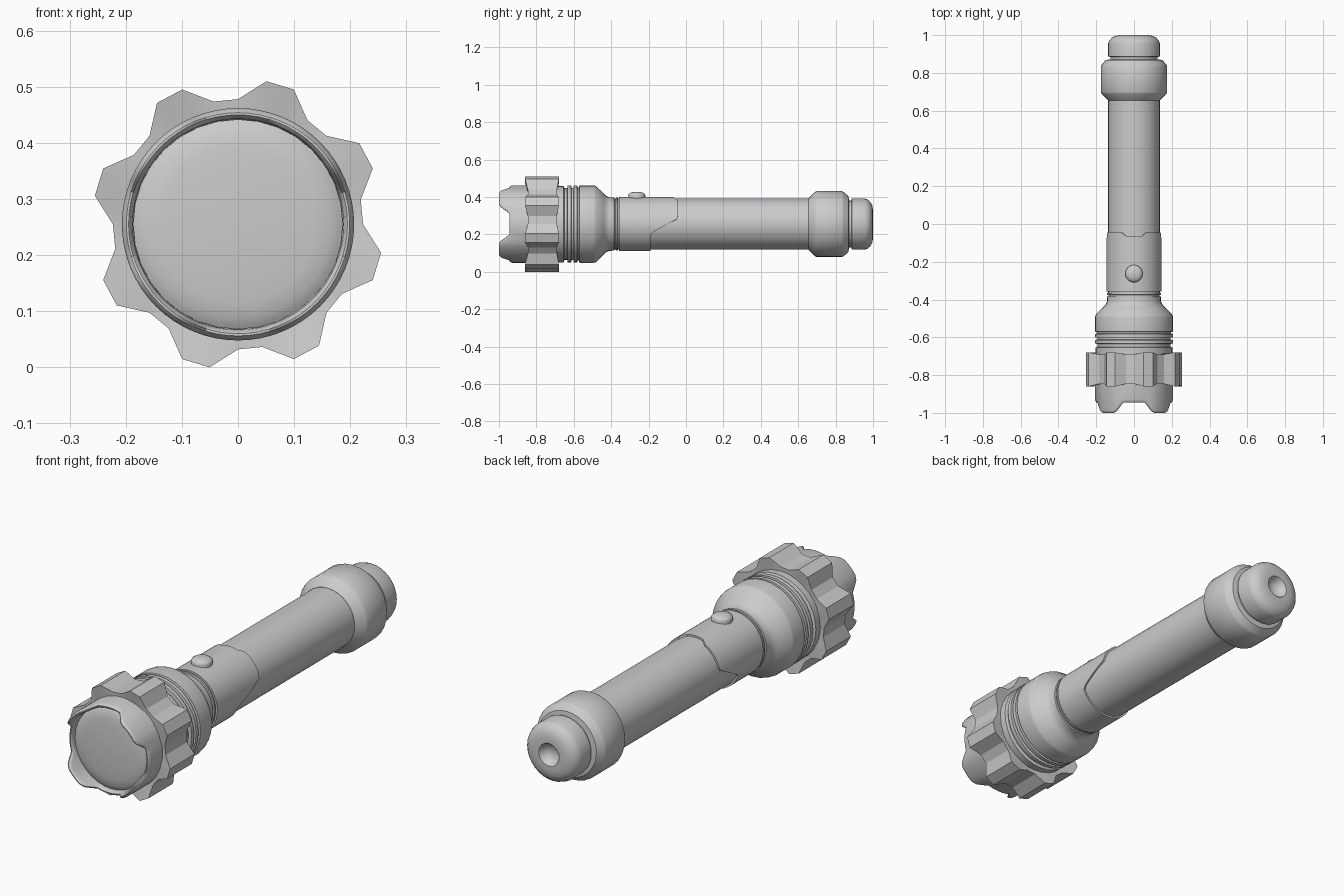
import bpy, bmesh, math
from mathutils import Vector

if "Cube" in bpy.data.objects:
    bpy.data.objects.remove(bpy.data.objects["Cube"])

CZ = 0.255  # height of the long axis

grey = bpy.data.materials.new("plain_grey")
grey.diffuse_color = (0.6, 0.6, 0.6, 1)
grey.use_nodes = True
grey.node_tree.nodes["Principled BSDF"].inputs["Base Color"].default_value = grey.diffuse_color


def finish(name, bm, angle=35):
    bmesh.ops.recalc_face_normals(bm, faces=bm.faces)
    mesh = bpy.data.meshes.new(name)
    bm.to_mesh(mesh)
    bm.free()
    mesh.materials.append(grey)
    ob = bpy.data.objects.new(name, mesh)
    bpy.context.collection.objects.link(ob)
    bpy.ops.object.select_all(action='DESELECT')
    ob.select_set(True)
    bpy.context.view_layer.objects.active = ob
    bpy.ops.object.shade_smooth_by_angle(angle=math.radians(angle))
    return ob


def lathe(name, profile, segs=32, shape=None, closed=False, angle=35):
    """Turn (y, r) points round the long axis; shape(k, y, r, a) may alter a point."""
    bm = bmesh.new()
    rings = []
    for k, (y, r) in enumerate(profile):
        if r == 0:
            rings.append([bm.verts.new((0, y, CZ))] * segs)
            continue
        ring = []
        for i in range(segs):
            a = 2 * math.pi * i / segs
            yy, rr = shape(k, y, r, a) if shape else (y, r)
            ring.append(bm.verts.new((rr * math.cos(a), yy, CZ + rr * math.sin(a))))
        rings.append(ring)
    pairs = list(zip(rings, rings[1:]))
    if closed:
        pairs.append((rings[-1], rings[0]))
    for p, q in pairs:
        for i in range(segs):
            j = (i + 1) % segs
            corners = []
            for v in (p[i], p[j], q[j], q[i]):
                if v not in corners:
                    corners.append(v)
            bm.faces.new(corners)
    return finish(name, bm, angle)


def ramp(x, x0, x1):
    return min(1, max(0, (x - x0) / (x1 - x0)))


# Bezel with four teeth on the diagonals
def teeth(k, y, r, a):
    off = abs((math.degrees(a) + 45) % 90 - 45)  # angle from nearest notch centre
    if y < -0.95:
        y += 0.055 * (1 - ramp(off, 17, 30))
    return y, r


lathe("bezel", [(-0.80, 0.207), (-0.985, 0.207), (-0.994, 0.204), (-1.0, 0.199),
                (-1.0, 0.195), (-0.994, 0.190), (-0.985, 0.188), (-0.90, 0.186),
                (-0.80, 0.186)], 64, teeth, closed=True)

# Gently domed lens with a rounded rim
lathe("lens", [(-0.90, 0), (-0.90, 0.187), (-0.922, 0.187), (-0.926, 0.180), (-0.932, 0.168),
               (-0.936, 0.14), (-0.939, 0.10), (-0.941, 0.05), (-0.942, 0)])


# Eight-lobed grip collar
def lobes(k, y, r, a):
    if k in (0, 3):
        return y, r
    step = round(math.degrees(a) / 11.25) % 4
    if step in (2, 3):
        return y, r
    return y + (0.014 if y < -0.77 else -0.010), 0.223


lathe("grip_collar", [(-0.845, 0.19), (-0.86, 0.26), (-0.68, 0.26), (-0.69, 0.19)],
      32, lobes, closed=True, angle=25)

# Head with cooling grooves, tapering to the neck
lathe("head", [(-0.80, 0), (-0.80, 0.20), (-0.655, 0.205), (-0.65, 0.192), (-0.635, 0.192),
               (-0.633, 0.206), (-0.614, 0.206), (-0.612, 0.192), (-0.602, 0.192),
               (-0.600, 0.206), (-0.582, 0.206), (-0.580, 0.195), (-0.572, 0.195),
               (-0.570, 0.207), (-0.495, 0.207), (-0.482, 0.204), (-0.44, 0.163),
               (-0.428, 0.151), (-0.41, 0.143), (-0.385, 0.142), (-0.383, 0.136),
               (-0.376, 0.136), (-0.374, 0.142), (-0.366, 0.142), (-0.364, 0.136),
               (-0.35, 0.136), (-0.35, 0)])

# Main tube
lathe("tube", [(-0.37, 0), (-0.37, 0.137), (0.68, 0.137), (0.68, 0)])


# Switch sleeve, longer on top, slanting back on both sides
def sleeve_edge(k, y, r, a):
    if k in (0, 3):
        return y, r
    phi = abs((math.degrees(a) - 90 + 180) % 360 - 180)  # angle from the top
    end = -0.064 + 0.02 * ramp(phi, 19, 26) - 0.146 * ramp(phi, 78, 110)
    return end, r


lathe("switch_sleeve", [(-0.358, 0.145), (-0.05, 0.145), (-0.05, 0.134), (-0.358, 0.134)],
      64, sleeve_edge, closed=True)

# Tail collar
lathe("tail_collar", [(0.655, 0), (0.655, 0.138), (0.69, 0.172), (0.698, 0.176),
                      (0.835, 0.176), (0.842, 0.172), (0.868, 0.150), (0.872, 0.125),
                      (0.872, 0)])

# Rounded tail cap with a dimple
lathe("tail_cap", [(0.86, 0), (0.86, 0.125), (0.884, 0.125), (0.887, 0.137), (0.955, 0.137),
                   (0.972, 0.131), (0.987, 0.117), (0.996, 0.098), (1.0, 0.075),
                   (1.0, 0.052), (0.996, 0.048), (0.98, 0.042), (0.968, 0.026),
                   (0.964, 0)])

# Domed push button on the sleeve
bm = bmesh.new()
stack = [(0.38, 0.044), (0.409, 0.046), (0.416, 0.043), (0.423, 0.032), (0.427, 0.016)]
rings = [[bm.verts.new((r * math.cos(math.tau * i / 24), -0.263 + r * math.sin(math.tau * i / 24), z))
          for i in range(24)] for z, r in stack]
for p, q in zip(rings, rings[1:]):
    for i in range(24):
        j = (i + 1) % 24
        bm.faces.new((p[i], p[j], q[j], q[i]))
bm.faces.new(rings[0][::-1])
bm.faces.new(rings[-1])
finish("push_button", bm, 50)
